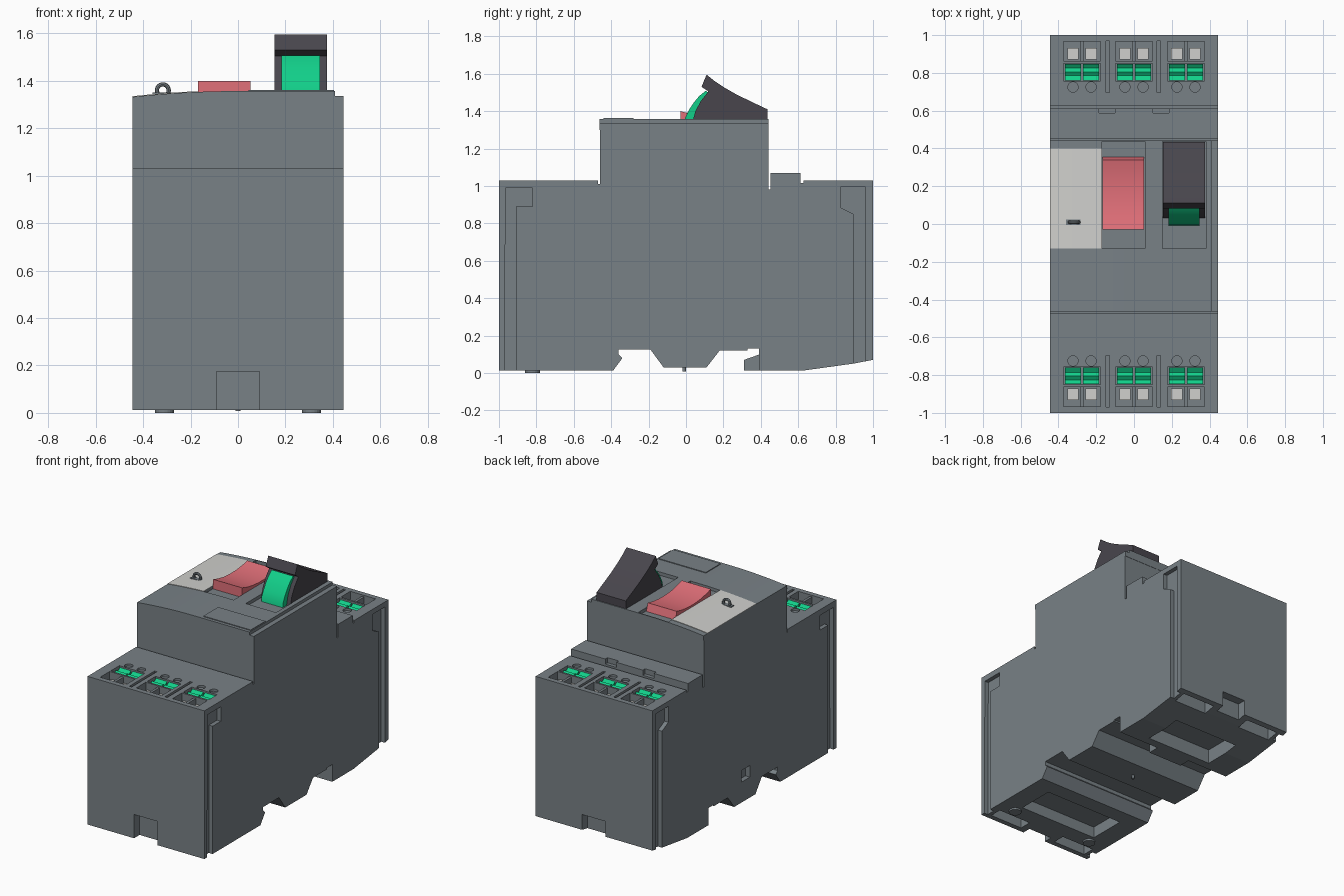
import bpy
import bmesh
from mathutils import Matrix, Vector

start = bpy.data.objects.get("Cube")
if start:
    bpy.data.objects.remove(start)


def material(name, r, g, b):
    mat = bpy.data.materials.new(name)
    mat.use_nodes = True
    mat.diffuse_color = (r, g, b, 1)
    mat.node_tree.nodes["Principled BSDF"].inputs["Base Color"].default_value = (r, g, b, 1)
    return mat


GREY = material("housing grey", .19, .22, .24)
WHITE = material("panel white", .63, .63, .61)
GREEN = material("terminal green", .006, .62, .25)
RED = material("button red", .75, .16, .19)
BLACK = material("switch charcoal", .065, .06, .073)


def add_prism(bm, points, lo, hi, axis="x"):
    """Extrude a closed (y, z) outline along x, or an (x, z) outline along y."""
    def place(p, t):
        return (t, p[0], p[1]) if axis == "x" else (p[0], t, p[1])
    near = [bm.verts.new(place(p, lo)) for p in points]
    far = [bm.verts.new(place(p, hi)) for p in points]
    count = len(points)
    bm.faces.new(near)
    bm.faces.new(far[::-1])
    for i in range(count):
        j = (i + 1) % count
        bm.faces.new((near[j], near[i], far[i], far[j]))


def add_box(bm, x, y, z):
    y, z = sorted(y), sorted(z)
    outline = [(y[0], z[0]), (y[1], z[0]), (y[1], z[1]), (y[0], z[1])]
    add_prism(bm, outline, min(x), max(x))


def add_disc(bm, x, y, radius, z):
    middle = Vector((x, y, (z[0] + z[1]) / 2))
    bmesh.ops.create_cone(bm, cap_ends=True, segments=20, radius1=radius, radius2=radius,
                          depth=z[1] - z[0], matrix=Matrix.Translation(middle))


def finish(bm, name, mat=None, smooth=False):
    bmesh.ops.recalc_face_normals(bm, faces=bm.faces)
    mesh = bpy.data.meshes.new(name)
    bm.to_mesh(mesh)
    bm.free()
    obj = bpy.data.objects.new(name, mesh)
    bpy.context.collection.objects.link(obj)
    if mat:
        mesh.materials.append(mat)
    if smooth:
        bpy.ops.object.select_all(action="DESELECT")
        obj.select_set(True)
        bpy.context.view_layer.objects.active = obj
        bpy.ops.object.shade_smooth_by_angle()
    return obj


def prism(name, points, lo, hi, mat, axis="x", smooth=False):
    bm = bmesh.new()
    add_prism(bm, points, lo, hi, axis)
    return finish(bm, name, mat, smooth)


def box(name, x, y, z, mat):
    bm = bmesh.new()
    add_box(bm, x, y, z)
    return finish(bm, name, mat)


def carve(obj, bm):
    """Subtract the cutter volumes and keep only the carved mesh."""
    cutter = finish(bm, "cutter")
    cutter.hide_render = True
    mod = obj.modifiers.new("carve", "BOOLEAN")
    mod.operation = "DIFFERENCE"
    mod.solver = "EXACT"
    mod.object = cutter
    graph = bpy.context.evaluated_depsgraph_get()
    carved = bpy.data.meshes.new_from_object(obj.evaluated_get(graph))
    obj.modifiers.clear()
    obj.data = carved
    bpy.data.objects.remove(cutter)


SIDE = .444
SHOULDER = 1.03
BASE = .012
ENDS = (-1, 1)
GROUPS = (-.275, 0, .275)
PAIR = (-.048, .048)

# Housing with stepped shoulders and rail slot underneath
housing = prism("housing", [
    (-1, BASE), (-1, SHOULDER), (-.47, SHOULDER), (-.47, 1.01), (-.46, 1.01), (-.46, 1.325),
    (.44, 1.325), (.44, .98), (.453, .98), (.453, 1.07), (.612, 1.07), (.612, 1.015),
    (.627, 1.015), (.627, SHOULDER), (1, SHOULDER), (1, .07), (.895, .05), (.62, BASE),
    (.39, BASE), (.39, .13), (.33, .13), (.33, .12), (.18, .12), (.11, .03), (-.12, .03),
    (-.19, .125), (-.36, .125), (-.36, .1), (-.34, .08), (-.39, BASE)], -SIDE, SIDE, GREY)

cuts = bmesh.new()
# Side grooves that widen into a pocket at the top
for side in ENDS:
    lo, hi = sorted((side * .415, side * .5))
    add_prism(cuts, [(-.97, -.1), (-.91, -.1), (-.91, .89), (-.82, .89),
                     (-.82, .99), (-.965, .99)], lo, hi)
    add_prism(cuts, [(.96, -.1), (.895, -.1), (.895, .85), (.825, .885),
                     (.825, .995), (.96, .995)], lo, hi)
# Terminal pockets, test holes, dividing slits, end notches and hollow corners
for end in ENDS:
    for c in GROUPS:
        add_box(cuts, (c - .097, c + .097), (end * .863, end * .965), (.95, 1.1))
        add_box(cuts, (c - .097, c + .097), (end * .757, end * .85), (.95, 1.1))
        for dx in PAIR:
            add_disc(cuts, c + dx, end * .725, .027, (1.015, 1.1))
    for x in (-.138, .132):
        add_box(cuts, (x - .009, x + .009), (end * .695, end * .97), (.98, 1.1))
    add_box(cuts, (-.09, .09), (end * .94, end * 1.1), (-.1, .175))
    for side in ENDS:
        add_box(cuts, (side * .14, side * .39), (end * .88, end * .965), (-.1, .13))
# Ledge notches, underside recesses and the side window
for side in ENDS:
    add_box(cuts, (side * .1, side * .185), (.587, .62), (1.035, 1.1))
add_box(cuts, (-.3, .3), (-.76, -.5), (-.1, .09))
add_box(cuts, (-.25, .25), (.45, .72), (-.1, .11))
add_box(cuts, (-.5, -.41), (-.06, .03), (.17, .25))
carve(housing, cuts)

# Terminal levers, contacts and dividers at both ends
for end, label in zip(ENDS, ("front", "back")):
    levers, contacts, dividers = bmesh.new(), bmesh.new(), bmesh.new()
    for c in GROUPS:
        add_box(dividers, (c - .009, c + .009), (end * .863, end * .965), (.94, 1.02))
        for dx in PAIR:
            x = c + dx
            add_prism(levers, [(end * .76, .94), (end * .76, 1.02), (end * .785, 1.005),
                               (end * .805, 1.018), (end * .825, 1.005), (end * .846, 1.02),
                               (end * .846, .94)], x - .042, x + .042)
            add_box(contacts, (x - .03, x + .03), (end * .872, end * .932), (.94, .985))
    finish(levers, label + "_terminal_levers", GREEN)
    finish(contacts, label + "_terminal_contacts", WHITE)
    finish(dividers, label + "_terminal_dividers", GREY)


# Crowned top cover with wells for the button and the switch
def crown(x, lift=0):
    return (x, 1.357 + lift - .125 * min(x, 0) ** 2)


STEPS = 8
arc = [crown(-SIDE + SIDE * i / STEPS) for i in range(STEPS + 1)]
cover = prism("top_cover", [(-SIDE, 1.3)] + arc + [crown(.41), (.41, 1.336), (SIDE, 1.336),
              (SIDE, 1.3)], -.462, .442, GREY, "y")
wells = bmesh.new()
add_box(wells, (-.17, .058), (-.13, .436), (1.334, 1.5))
add_box(wells, (.15, .38), (-.13, .436), (1.334, 1.5))
carve(cover, wells)
box("label_plate", (.045, .405), (-.44, -.28), (1.353, 1.362), GREY)

# White setting panel following the crown
edge = [-SIDE + (SIDE - .17) * i / STEPS for i in range(STEPS + 1)]
prism("setting_panel", [crown(x, .003) for x in edge] + [crown(x, -.004) for x in edge[::-1]],
      -.13, .4, WHITE, "y", smooth=True)

# Sealing loop on its small base
box("loop_base", (-.36, -.272), (-.005, .025), (1.335, 1.35), GREY)
bpy.ops.mesh.primitive_torus_add(location=(-.317, .01, 1.36), rotation=(1.5708, 0, 0),
                                 major_radius=.025, minor_radius=.009,
                                 major_segments=24, minor_segments=8)
loop = bpy.context.object
loop.name = "sealing_loop"
loop.data.materials.append(GREY)
bpy.ops.object.shade_smooth_by_angle()

# Dished push button
prism("push_button", [(-.03, 1.325), (-.03, 1.4), (.02, 1.386), (.08, 1.374), (.15, 1.368),
                      (.22, 1.369), (.29, 1.377), (.34, 1.388), (.357, 1.325)],
      -.168, .053, RED, smooth=True)

# Rocker switch with its coloured face
prism("rocker_switch", [(.11, 1.595), (.15, 1.563), (.21, 1.523), (.27, 1.489), (.35, 1.45),
                        (.435, 1.41), (.435, 1.325), (.03, 1.325), (.05, 1.4), (.08, 1.455),
                        (.12, 1.505), (.083, 1.53)], .153, .375, BLACK, smooth=True)
prism("rocker_face", [(-.01, 1.325), (-.005, 1.365), (.015, 1.405), (.04, 1.444),
                      (.07, 1.48), (.105, 1.508), (.14, 1.49), (.1, 1.325)],
      .183, .346, GREEN, smooth=True)

# Rail clip and feet
prism("rail_clip", [(.31, BASE), (.395, BASE), (.395, .1), (.31, .07)], -.13, .13, GREY)
feet = bmesh.new()
for side in ENDS:
    add_disc(feet, side * .31, -.82, .04, (0, .03))
add_disc(feet, 0, -.01, .01, (.008, .05))
finish(feet, "feet", GREY)
